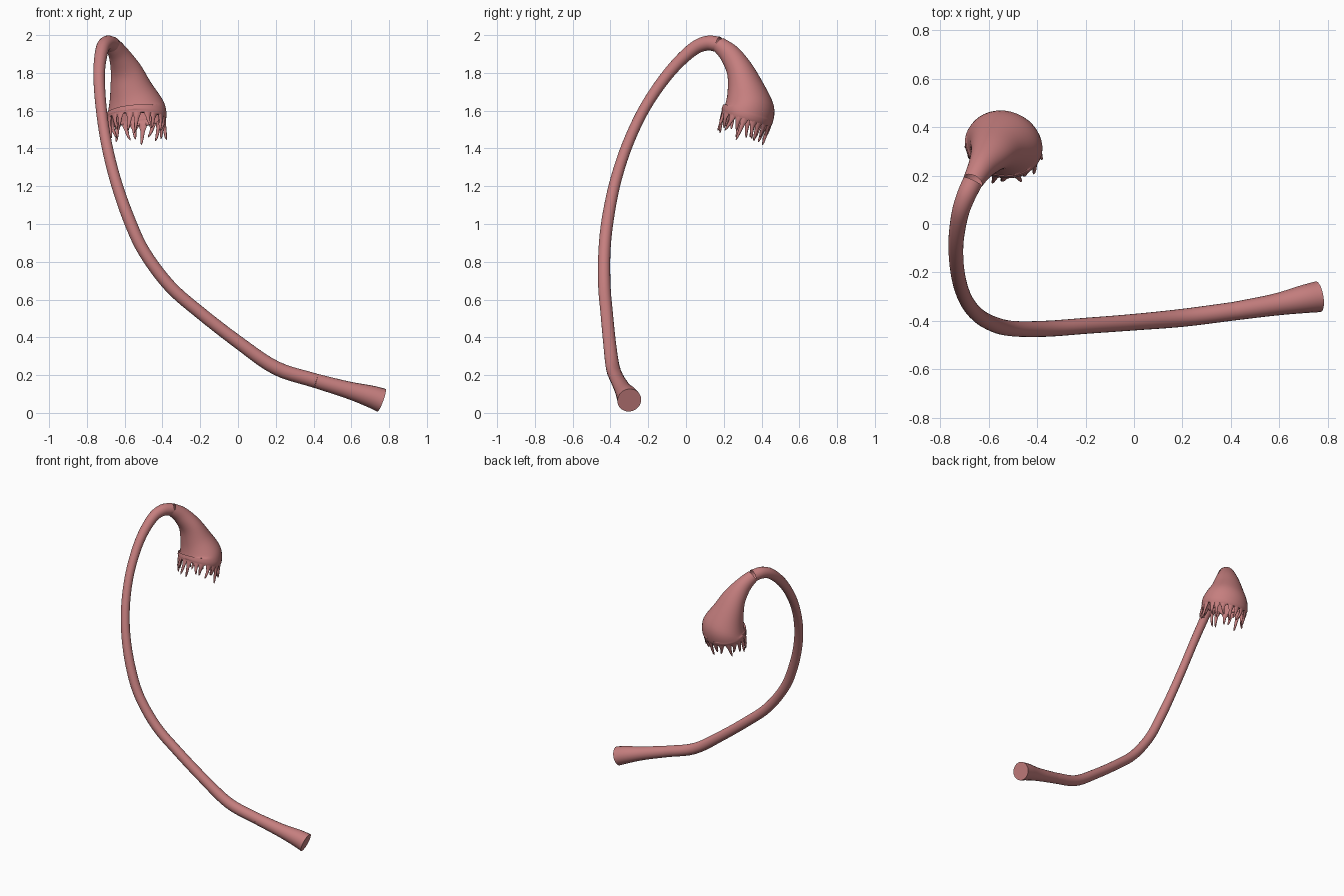
import bpy, bmesh, math, random
from mathutils import Vector

if "Cube" in bpy.data.objects:
    bpy.data.objects.remove(bpy.data.objects["Cube"])

random.seed(4)
mat = bpy.data.materials.new("tissue_pink")
mat.diffuse_color = (0.56, 0.21, 0.21, 1)
mat.use_nodes = True
mat.node_tree.nodes["Principled BSDF"].inputs["Base Color"].default_value = mat.diffuse_color


def spline(pts, steps):
    """Catmull-Rom through tuples of any length."""
    p = [Vector(q) for q in pts]
    p = [2 * p[0] - p[1]] + p + [2 * p[-1] - p[-2]]
    out = []
    for i in range(1, len(p) - 2):
        a, b, c, d = p[i - 1:i + 3]
        for s in range(steps):
            t = s / steps
            out.append(0.5 * (2 * b + (c - a) * t + (2 * a - 5 * b + 4 * c - d) * t ** 2
                              + (3 * b - a - 3 * c + d) * t ** 3))
    return out + [p[-2]]


def frames(cent, ref):
    """Parallel-transported frames along the centre line."""
    res, u = [], Vector(ref)
    for i, c in enumerate(cent):
        t = (cent[min(i + 1, len(cent) - 1)] - cent[max(i - 1, 0)]).normalized()
        u = (u - t * u.dot(t)).normalized()
        res.append((c, u.copy(), t.cross(u), t))
    return res


def skin(bm, rings, cap0=False, cap1=False):
    loops = [[bm.verts.new(v) for v in r] for r in rings]
    n = len(loops[0])
    for a, b in zip(loops, loops[1:]):
        for i in range(n):
            j = (i + 1) % n
            bm.faces.new((a[i], a[j], b[j], b[i]))
    if cap0:
        bm.faces.new(loops[0][::-1])
    if cap1:
        bm.faces.new(loops[-1])


def ellipse(c, u, v, ru, rv, n):
    return [c + u * ru * math.cos(k * math.tau / n) + v * rv * math.sin(k * math.tau / n)
            for k in range(n)]


def finish(bm, name):
    bmesh.ops.recalc_face_normals(bm, faces=bm.faces[:])
    me = bpy.data.meshes.new(name)
    bm.to_mesh(me)
    bm.free()
    me.materials.append(mat)
    ob = bpy.data.objects.new(name, me)
    bpy.context.collection.objects.link(ob)
    bpy.context.view_layer.objects.active = ob
    ob.select_set(True)
    bpy.ops.object.shade_smooth_by_angle(angle=math.radians(50))
    ob.select_set(False)


def tube(name, pts, cap0=False):
    s = spline(pts, 5)
    fr = frames([q.resized(3) if hasattr(q, "resized") else Vector(q[:3]) for q in s], (0, 0.3, 1))
    bm = bmesh.new()
    rings = [ellipse(c, u, v, q[3], q[3], 20) for q, (c, u, v, t) in zip(s, fr)]
    skin(bm, rings, cap0)
    finish(bm, name)


# flared end of the tube, then the long curved stalk (x, y, z, radius)
joint = (0.41, -0.36, 0.17, 0.038)
tube("flared_end", [(0.76, -0.30, 0.067, 0.064), (0.70, -0.31, 0.088, 0.058),
                    (0.58, -0.333, 0.122, 0.045), joint], True)
tube("curved_stalk", [joint, (0.2, -0.387, 0.238, 0.037), (0, -0.405, 0.375, 0.034),
                      (-0.2, -0.42, 0.53, 0.033), (-0.36, -0.432, 0.67, 0.033),
                      (-0.495, -0.432, 0.85, 0.032), (-0.575, -0.415, 1.02, 0.032),
                      (-0.645, -0.375, 1.22, 0.03), (-0.695, -0.31, 1.42, 0.029),
                      (-0.725, -0.215, 1.62, 0.029), (-0.735, -0.09, 1.8, 0.031),
                      (-0.72, 0.03, 1.92, 0.035), (-0.695, 0.11, 1.957, 0.039),
                      (-0.665, 0.175, 1.95, 0.042)])

# funnel: outer wall, rolled lip, inner wall (x, y, z, radius x, radius y)
s = spline([(-0.665, 0.175, 1.95, 0.042, 0.042), (-0.63, 0.235, 1.895, 0.056, 0.056),
            (-0.592, 0.287, 1.81, 0.085, 0.072), (-0.565, 0.318, 1.71, 0.116, 0.1),
            (-0.542, 0.333, 1.62, 0.152, 0.131), (-0.538, 0.326, 1.58, 0.162, 0.138),
            (-0.538, 0.319, 1.555, 0.158, 0.134)], 5)
fr = frames([Vector(q[:3]) for q in s], (1, 0, 0))
N = 40
outer = [ellipse(c, u, v, q[3], q[4], N) for q, (c, u, v, t) in zip(s, fr)]
inner = [ellipse(c, u, v, q[3] - 0.014, q[4] - 0.014, N) for q, (c, u, v, t) in zip(s, fr)]
bm = bmesh.new()
skin(bm, outer + inner[:8:-1], cap1=True)
finish(bm, "funnel")

# fringe of tapering fingers hanging from the lip
c, u, v, t = fr[-1]
bm = bmesh.new()
COUNT = 20
for k in range(COUNT):
    a = (k + random.uniform(-0.2, 0.2)) * math.tau / COUNT
    rad = (u * math.cos(a) + v * math.sin(a)).normalized()
    tan = t.cross(rad)
    base = c + u * 0.15 * math.cos(a) + v * 0.126 * math.sin(a)
    length = random.uniform(0.065, 0.12)
    sway, out = random.uniform(-0.02, 0.02), random.uniform(-0.022, 0.014)
    rings = []
    for h, w in ((-0.1, 0.025), (0.1, 0.02), (0.3, 0.012), (0.6, 0.009), (0.88, 0.006), (1, 0.002)):
        p = base + t * length * h + tan * sway * h * h + rad * out * h * h
        rings.append(ellipse(p, tan, rad, w, min(w, 0.009), 8))
    skin(bm, rings, True, True)
finish(bm, "fringe_fingers")
